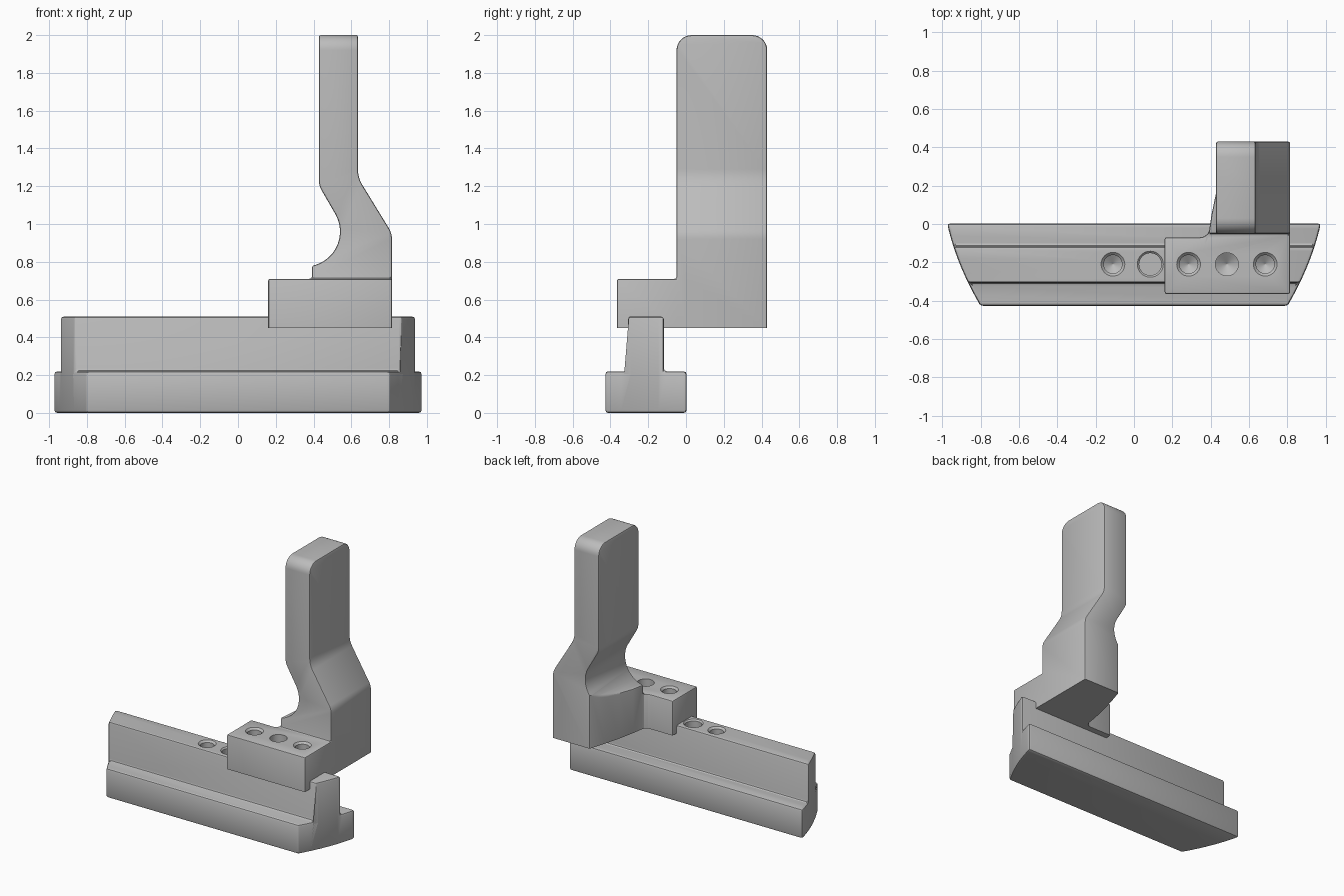
import bpy, bmesh, math
from mathutils import Vector

cube = bpy.data.objects.get("Cube")
if cube:
    bpy.data.objects.remove(cube, do_unlink=True)

grey = bpy.data.materials.new("machined grey")
grey.use_nodes = True
grey.diffuse_color = (0.5, 0.5, 0.5, 1)
grey.node_tree.nodes["Principled BSDF"].inputs["Base Color"].default_value = (0.5, 0.5, 0.5, 1)


def add_object(name, bm):
    bmesh.ops.recalc_face_normals(bm, faces=bm.faces)
    mesh = bpy.data.meshes.new(name)
    bm.to_mesh(mesh)
    bm.free()
    mesh.materials.append(grey)
    obj = bpy.data.objects.new(name, mesh)
    bpy.context.collection.objects.link(obj)
    return obj


def prism(name, outline, axis, lo, hi):
    """Extrude a 2D outline along one axis."""
    place = {"x": lambda a, b, t: (t, a, b),
             "y": lambda a, b, t: (a, t, b),
             "z": lambda a, b, t: (a, b, t)}[axis]
    bm = bmesh.new()
    face = bm.faces.new([bm.verts.new(place(a, b, lo)) for a, b in outline])
    new = bmesh.ops.extrude_face_region(bm, geom=[face])["geom"]
    bmesh.ops.translate(bm, verts=[v for v in new if isinstance(v, bmesh.types.BMVert)],
                        vec=Vector(place(0, 0, hi - lo)))
    return add_object(name, bm)


def arc(cx, cy, r, start, end, steps):
    angles = [math.radians(start + (end - start) * i / steps) for i in range(steps + 1)]
    return [(cx + r * math.cos(a), cy + r * math.sin(a)) for a in angles]


def apply(obj, mod):
    bpy.context.view_layer.objects.active = obj
    bpy.ops.object.modifier_apply(modifier=mod.name)


def combine(obj, tool, operation):
    mod = obj.modifiers.new("combine", "BOOLEAN")
    mod.operation, mod.object, mod.solver = operation, tool, "EXACT"
    apply(obj, mod)
    bpy.data.objects.remove(tool, do_unlink=True)


def soften(obj, width):
    mod = obj.modifiers.new("soft edges", "BEVEL")
    mod.width, mod.segments = width, 2
    mod.limit_method, mod.angle_limit = "ANGLE", math.radians(40)
    mod.use_clamp_overlap = False
    apply(obj, mod)


def drill(obj, x, top, profile):
    """Cut a round hole by spinning a (radius, depth) profile."""
    bm = bmesh.new()
    n = 32
    rings = []
    for r, depth in profile:
        rings.append([bm.verts.new((x + px, -0.21 + py, top - depth))
                      for px, py in arc(0, 0, r, 0, 360 - 360 / n, n - 1)])
    for upper, lower in zip(rings, rings[1:]):
        for i in range(n):
            j = (i + 1) % n
            bm.faces.new((upper[i], upper[j], lower[j], lower[i]))
    bm.faces.new(rings[0])
    bm.faces.new(rings[-1])
    combine(obj, add_object("drill", bm), "DIFFERENCE")


def finish(obj):
    bpy.ops.object.select_all(action="DESELECT")
    obj.select_set(True)
    bpy.context.view_layer.objects.active = obj
    bpy.ops.object.shade_smooth_by_angle(angle=math.radians(25))


# Rail: T section trimmed to a plan with bowed ends
half = [(-0.43, 0), (-0.43, 0.22), (-0.31, 0.22), (-0.31, 0.51)]
section = half + [(-0.43 - y, z) for y, z in reversed(half)]
section = [(y + 0.003, z) for y, z in section]
rail = prism("rail", section, "x", -1.2, 1.2)
end = []
for i in range(15):
    y = 0.05 - 0.55 * i / 14
    end.append((0.975 + 0.224 * y - 0.426 * y * y, y))
plan = end + [(-x, y) for x, y in reversed(end)]
combine(rail, prism("rail_plan", plan, "z", -0.2, 0.8), "INTERSECT")
soften(rail, 0.015)

# Upright: cranked side profile, with rounded top corners
crank = ([(0.815, 0.40), (0.815, 0.92)]
         + arc(0.705, 0.92, 0.11, 8, 30, 3)
         + arc(0.795, 1.29, 0.16, 210, 180, 4)
         + [(0.635, 2.0), (0.428, 2.0)]
         + arc(0.528, 1.23, 0.10, 180, 210, 4)
         + arc(0.355, 0.96, 0.185, 30, -90, 14)
         + [(0.355, 0.40)])
bracket = prism("bracket", crank, "y", -0.2, 0.6)
slab = ([(-0.05, 0.3), (0.43, 0.3)]
        + arc(0.35, 1.92, 0.08, 0, 90, 8) + arc(0.03, 1.92, 0.08, 90, 180, 8))
combine(bracket, prism("slab", slab, "x", 0.2, 1.0), "INTERSECT")

# Slanted foot wall below the hollow
wall = [(0.1, -0.2), (0.375, -0.2), (0.39, -0.05), (0.405, 0.05), (0.43, 0.17),
        (0.465, 0.30), (0.505, 0.43), (0.53, 0.52), (0.1, 0.52)]
combine(bracket, prism("wall", wall, "z", 0.2, 0.95), "DIFFERENCE")

# Mounting block, joined to the foot with a small fillet
block = [(0.16, -0.365), (0.815, -0.365), (0.815, 0.0), (0.42, 0.0),
         (0.398, -0.02), (0.385, -0.05), (0.365, -0.066), (0.34, -0.07), (0.16, -0.07)]
combine(bracket, prism("block", block, "z", 0.40, 0.71), "UNION")
soften(bracket, 0.01)
floor = [(-1, -1), (1, -1), (1, 1), (-1, 1)]
combine(bracket, prism("floor", floor, "z", 0.2, 0.45), "DIFFERENCE")

# Drilled holes: countersunk, flat-bottomed and conical
pointed = [(0.062, -0.02), (0.062, 0), (0.048, 0.014), (0.048, 0.16), (0.002, 0.19)]
flat = [(0.068, -0.02), (0.068, 0), (0.058, 0.01), (0.058, 0.16)]
cone = [(0.06, -0.02), (0.06, 0.12), (0.002, 0.16)]
drill(rail, -0.11, 0.51, pointed)
drill(rail, 0.085, 0.51, flat)
drill(bracket, 0.285, 0.71, pointed)
drill(bracket, 0.485, 0.71, cone)
drill(bracket, 0.685, 0.71, pointed)

finish(rail)
finish(bracket)
